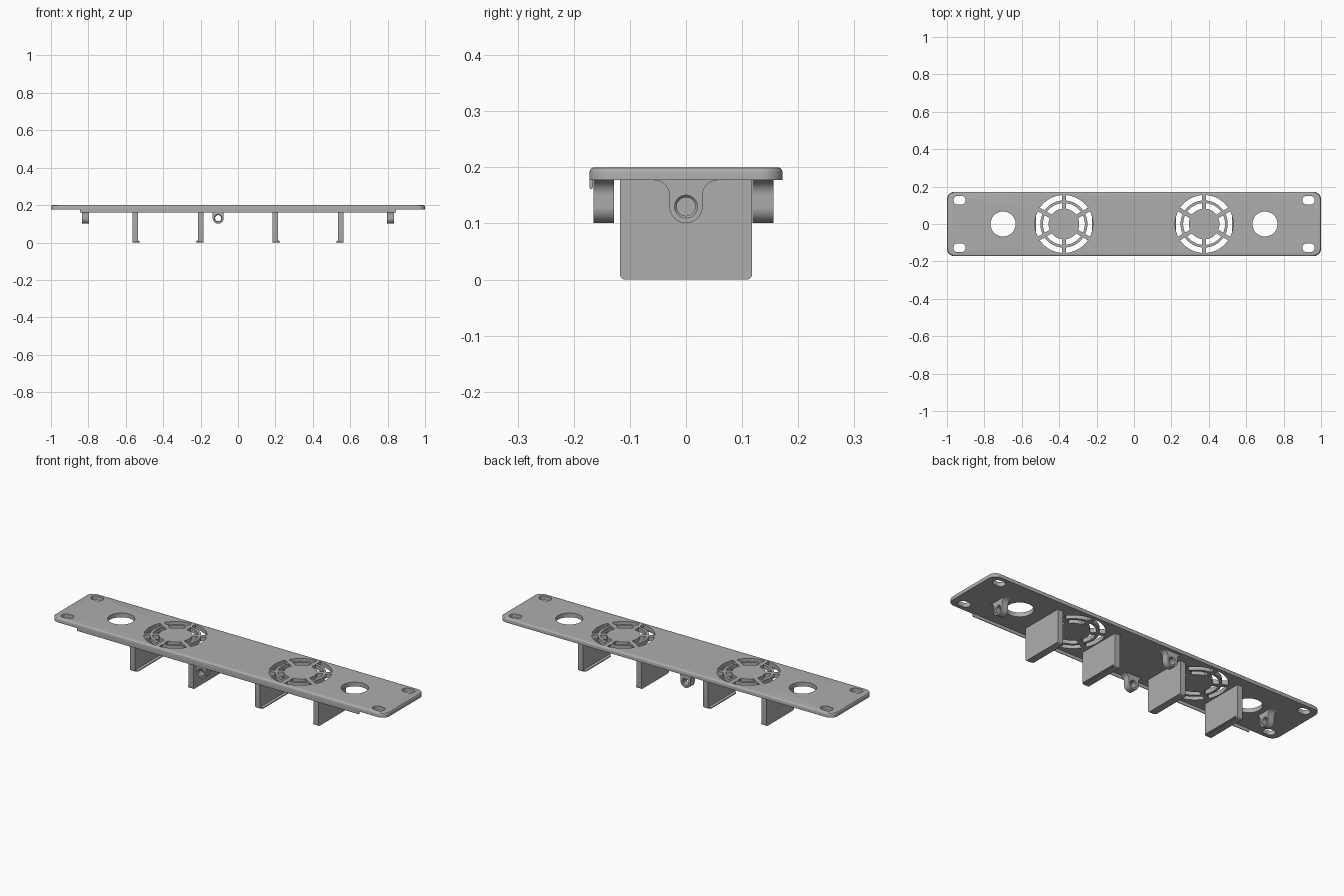
import bpy, bmesh
from math import sin, cos, pi, radians
from mathutils import Matrix, Vector

default = bpy.data.objects.get("Cube")
if default:
    bpy.data.objects.remove(default, do_unlink=True)

TOP, UNDER = 0.2, 0.177
grey = bpy.data.materials.new("plain grey")
grey.use_nodes = True
colour = (0.42, 0.42, 0.42, 1)
grey.diffuse_color = colour
grey.node_tree.nodes["Principled BSDF"].inputs["Base Color"].default_value = colour


def arc(cx, cy, r, start, end, n):
    """Points on an arc, angles in degrees."""
    angles = [radians(start + (end - start) * i / n) for i in range(n + 1)]
    return [(cx + r * cos(a), cy + r * sin(a)) for a in angles]


def rounded_rect(cx, cy, hx, hy, r, n=8):
    pts = []
    for k, (sx, sy) in enumerate([(1, 1), (-1, 1), (-1, -1), (1, -1)]):
        pts += arc(cx + sx * (hx - r), cy + sy * (hy - r), r, k * 90, k * 90 + 90, n)
    return pts


def loft(bm, rings):
    """Join rings of (points, height) into a closed solid."""
    loops = [[bm.verts.new((x, y, z)) for x, y in pts] for pts, z in rings]
    for a, b in zip(loops, loops[1:]):
        for i in range(len(a)):
            j = (i + 1) % len(a)
            bm.faces.new((a[i], a[j], b[j], b[i]))
    bm.faces.new(loops[0][::-1])
    bm.faces.new(loops[-1])


def make(name, bm, matrix=Matrix()):
    bmesh.ops.remove_doubles(bm, verts=bm.verts, dist=1e-6)
    bmesh.ops.transform(bm, matrix=matrix, verts=bm.verts)
    bmesh.ops.recalc_face_normals(bm, faces=bm.faces)
    mesh = bpy.data.meshes.new(name)
    bm.to_mesh(mesh)
    bm.free()
    mesh.materials.append(grey)
    obj = bpy.data.objects.new(name, mesh)
    bpy.context.collection.objects.link(obj)
    return obj


def cut(obj, cutter):
    """Apply a boolean difference, then drop the cutter."""
    mod = obj.modifiers.new("cut", 'BOOLEAN')
    mod.operation, mod.solver, mod.object = 'DIFFERENCE', 'EXACT', cutter
    cutter.hide_render = True
    bpy.context.view_layer.update()
    mesh = bpy.data.meshes.new_from_object(obj.evaluated_get(bpy.context.evaluated_depsgraph_get()))
    obj.modifiers.clear()
    obj.data = mesh
    bpy.data.objects.remove(cutter, do_unlink=True)


def smooth(obj):
    bpy.ops.object.select_all(action='DESELECT')
    obj.select_set(True)
    bpy.context.view_layer.objects.active = obj
    bpy.ops.object.shade_smooth_by_angle(angle=radians(30))


# Face plate with a softened top edge
bm = bmesh.new()
rings = [(rounded_rect(0, 0, 1, 0.172, 0.04), UNDER)]
for step in range(4):
    a, soft = radians(step * 30), 0.008
    inset = soft * (1 - cos(a))
    rings.append((rounded_rect(0, 0, 1 - inset, 0.172 - inset, 0.04 - inset), TOP - soft + soft * sin(a)))
loft(bm, rings)
plate = make("face_plate", bm)

# Openings: mounting slots, round holes and fan grilles
bm = bmesh.new()
openings = []
for sx in (-1, 1):
    openings.append(arc(sx * 0.7, 0, 0.067, 0, 352.5, 47))
    for sy in (-1, 1):
        openings.append(rounded_rect(sx * 0.933, sy * 0.127, 0.033, 0.023, 0.0225))
    for inner, outer in ((0.082, 0.112), (0.126, 0.155)):
        for k in range(6):
            mid = k * 60
            ends = [30 - 0.011 / r * 180 / pi for r in (outer, inner)]
            openings.append(arc(sx * 0.375, 0, outer, mid - ends[0], mid + ends[0], 12)
                            + arc(sx * 0.375, 0, inner, mid + ends[1], mid - ends[1], 12))
for outline in openings:
    loft(bm, [(outline, UNDER - 0.05), (outline, TOP + 0.05)])
cut(plate, make("opening_cutter", bm))
smooth(plate)

# Stiffening lip under the front edge
bm = bmesh.new()
lip = [(-0.172, 0.18), (-0.172, 0.164), (-0.1705, 0.161), (-0.1675, 0.161), (-0.166, 0.164), (-0.166, 0.18)]
loft(bm, [(lip, -0.845), (lip, 0.845)])
along_x = Matrix(((0, 0, 1, 0), (1, 0, 0, 0), (0, 1, 0, 0), (0, 0, 0, 1)))
make("front_lip", bm, along_x)


# Fan holder walls, each with a small catch at its foot facing the fan
def fan_wall(name, x, facing):
    bm = bmesh.new()
    wall = [(-0.118, UNDER + 0.003)] + arc(-0.108, 0.01, 0.01, 180, 270, 5) \
        + arc(0.108, 0.01, 0.01, 270, 360, 5) + [(0.118, UNDER + 0.003)]
    loft(bm, [(wall, -0.03), (wall, 0)])
    catch = [(-0.108, 0.001), (0.108, 0.001), (0.108, 0.014), (-0.108, 0.014)]
    tip = [(-0.108, 0.001), (0.108, 0.001), (0.108, 0.006), (-0.108, 0.006)]
    loft(bm, [(catch, -0.005), (tip, 0.01)])
    flip = Matrix.Translation((x, 0, 0)) @ Matrix.Diagonal((facing, 1, 1, 1)) @ along_x
    smooth(make(name, bm, flip))


for side, cx in (("right", -0.375), ("left", 0.375)):
    for facing in (1, -1):
        place = "outer" if facing * cx < 0 else "inner"
        fan_wall(f"{side}_{place}_fan_wall", cx - facing * 0.16, facing)


# Screw lugs: flared at the plate, round at the end, chamfered bore
def lug(name, x, y, turn):
    t, cz, r, f = 0.0185, 0.13, 0.0295, 0.027
    place = Matrix.Translation((x, y, 0)) @ Matrix.Rotation(turn, 4, 'Z') @ along_x
    neck = UNDER - f
    outline = [(-r - f, UNDER + 0.003)] + arc(-r - f, neck, f, 90, 0, 10) \
        + arc(0, cz, r, 180, 360, 24) + arc(r + f, neck, f, 180, 90, 10) \
        + [(r + f, UNDER + 0.003)]
    bm = bmesh.new()
    loft(bm, [(outline, -t), (outline, t)])
    body = make(name, bm, place)
    bm = bmesh.new()
    bore = [(-t - 0.002, 0.0225), (-t + 0.004, 0.0165), (t - 0.004, 0.0165), (t + 0.002, 0.0225)]
    loft(bm, [(arc(0, cz, rad, 0, 348.75, 31), h) for h, rad in bore])
    cut(body, make("bore_cutter", bm, place))
    smooth(body)


lug("right_screw_lug", -0.815, 0, 0)
lug("left_screw_lug", 0.815, 0, 0)
lug("front_screw_lug", -0.106, -0.1465, pi / 2)
lug("back_screw_lug", -0.106, 0.137, pi / 2)
